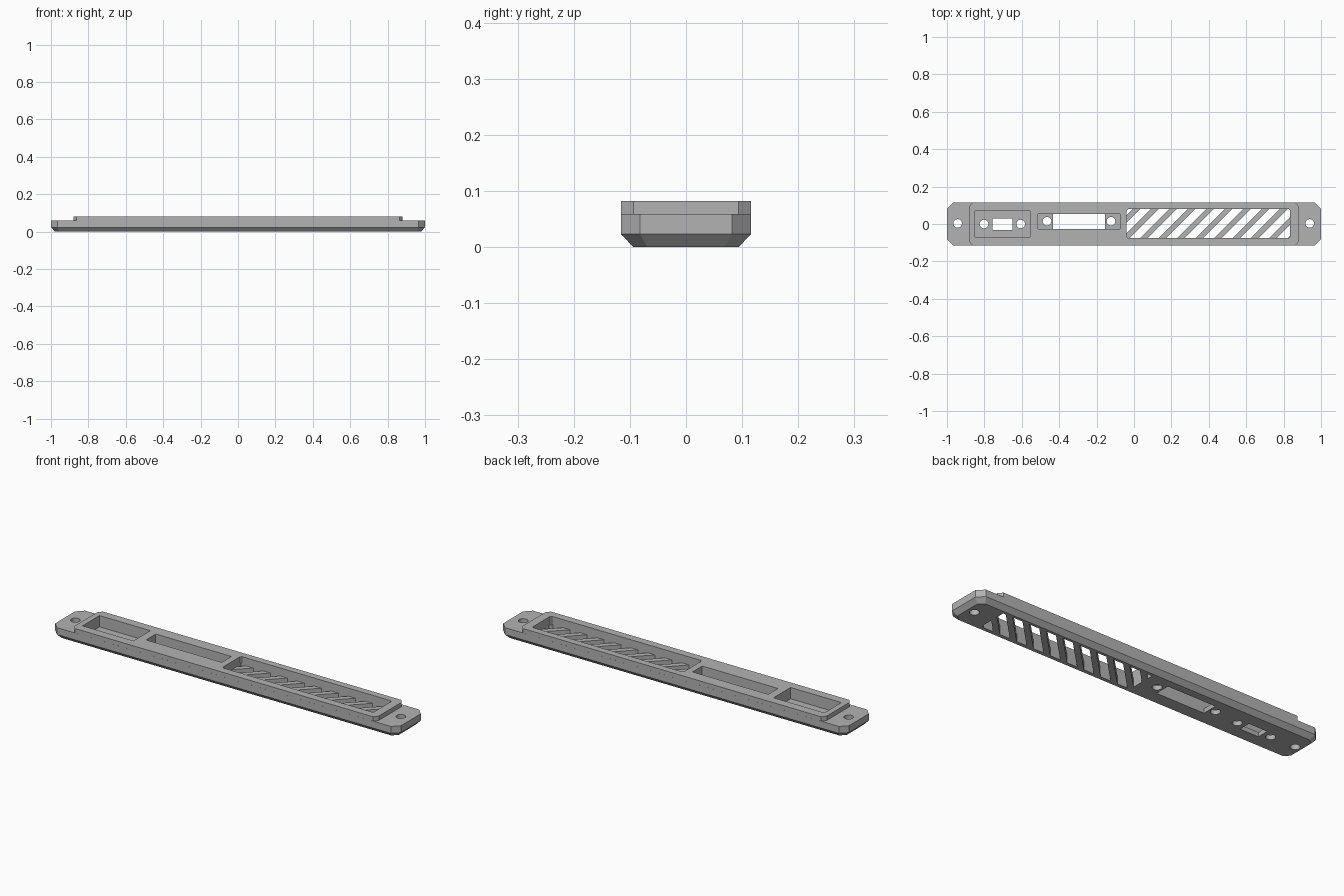
import bpy, bmesh
from mathutils import Vector

if "Cube" in bpy.data.objects:
    bpy.data.objects.remove(bpy.data.objects["Cube"])

grey = bpy.data.materials.new("mid_grey")
grey.use_nodes = True
grey.diffuse_color = (0.45, 0.45, 0.45, 1)
grey.node_tree.nodes["Principled BSDF"].inputs["Base Color"].default_value = grey.diffuse_color

TOP, STEP, FLOOR, SLAT_TOP = 0.082, 0.059, 0.023, 0.04


def finish(bm, name):
    bmesh.ops.recalc_face_normals(bm, faces=bm.faces)
    mesh = bpy.data.meshes.new(name)
    bm.to_mesh(mesh)
    bm.free()
    mesh.materials.append(grey)
    obj = bpy.data.objects.new(name, mesh)
    bpy.context.collection.objects.link(obj)
    return obj


def octagon(hx, hy, cx, cy):
    """Rectangle with clipped corners."""
    return [(hx, cy - hy), (hx, hy - cy), (hx - cx, hy), (cx - hx, hy),
            (-hx, hy - cy), (-hx, cy - hy), (cx - hx, -hy), (hx - cx, -hy)]


def loft(name, loops):
    bm = bmesh.new()
    rings = [[bm.verts.new((x, y, z)) for x, y in pts] for z, pts in loops]
    n = len(rings[0])
    for low, high in zip(rings, rings[1:]):
        for i in range(n):
            j = (i + 1) % n
            bm.faces.new((low[i], low[j], high[j], high[i]))
    bm.faces.new(rings[0])
    bm.faces.new(rings[-1])
    return finish(bm, name)


def cut(body, tool):
    mod = body.modifiers.new("cut", "BOOLEAN")
    mod.operation, mod.solver, mod.object = "DIFFERENCE", "EXACT", tool
    bpy.context.view_layer.objects.active = body
    bpy.ops.object.modifier_apply(modifier=mod.name)
    bpy.data.objects.remove(tool)


def box_cut(body, x0, x1, y0, y1, z0, z1):
    pts = [(x0, y0), (x1, y0), (x1, y1), (x0, y1)]
    cut(body, loft("cutter", [(z0, pts), (z1, pts)]))


def round_cut(body, x, y, r=0.023):
    bm = bmesh.new()
    bmesh.ops.create_cone(bm, cap_ends=True, segments=24, radius1=r, radius2=r, depth=0.4)
    bmesh.ops.translate(bm, verts=bm.verts, vec=(x, y, 0))
    cut(body, finish(bm, "cutter"))


# Bevelled base plate with a raised middle block
base = octagon(1, 0.116, 0.034, 0.034)
block = octagon(0.88, 0.1158, 0.017, 0.022)
body = loft("panel_body", [(0, octagon(0.978, 0.094, 0.025, 0.025)), (FLOOR, base),
                           (STEP, base), (STEP, block), (TOP, block)])

# Small socket pocket and its opening
box_cut(body, -0.85, -0.556, -0.07, 0.07, FLOOR, 0.2)
box_cut(body, -0.757, -0.65, -0.032, 0.03, -0.1, 0.1)

# Long socket pocket and its opening
box_cut(body, -0.513, -0.075, -0.027, 0.053, FLOOR, 0.2)
box_cut(body, -0.433, -0.155, -0.027, 0.053, -0.1, 0.1)

# Screw holes
for x, y in [(-0.943, 0.003), (0.94, 0.003), (-0.802, 0), (-0.606, 0), (-0.465, 0.015), (-0.123, 0.015)]:
    round_cut(body, x, y)

# Vent pocket
VX0, VX1, VY0, VY1 = -0.04, 0.835, -0.075, 0.08
mid = Vector(((VX0 + VX1) / 2, (VY0 + VY1) / 2))
outline = [(x + mid.x, y + mid.y) for x, y in
           octagon((VX1 - VX0) / 2, (VY1 - VY0) / 2, 0.008, 0.008)]
cut(body, loft("cutter", [(SLAT_TOP, outline), (0.2, outline)]))

# Slanted vent slots, trimmed to the pocket
PITCH, WIDTH, RISE = 0.0985, 0.058, VY1 - VY0
for i in range(-1, 11):
    x = -0.045 + i * PITCH
    bm = bmesh.new()
    bm.faces.new([bm.verts.new(p) for p in ((x - RISE / 2, VY0, -0.1), (x + WIDTH - RISE / 2, VY0, -0.1),
                                            (x + WIDTH + RISE / 2, VY1, -0.1), (x + RISE / 2, VY1, -0.1))])
    for edge, side in ((VX0, -1), (VX1, 1)):
        bmesh.ops.bisect_plane(bm, geom=bm.verts[:] + bm.edges[:] + bm.faces[:],
                               plane_co=(edge, 0, 0), plane_no=(side, 0, 0), clear_outer=True)
    if not bm.faces:
        bm.free()
        continue
    out = bmesh.ops.extrude_face_region(bm, geom=bm.faces[:])
    bmesh.ops.translate(bm, verts=[v for v in out["geom"] if isinstance(v, bmesh.types.BMVert)],
                        vec=(0, 0, 0.1 + SLAT_TOP + 0.01))
    cut(body, finish(bm, "cutter"))

# Crisp flat faces with rounded hole walls
bpy.ops.object.select_all(action="DESELECT")
body.select_set(True)
bpy.context.view_layer.objects.active = body
bpy.ops.object.shade_smooth_by_angle(angle=0.4)
